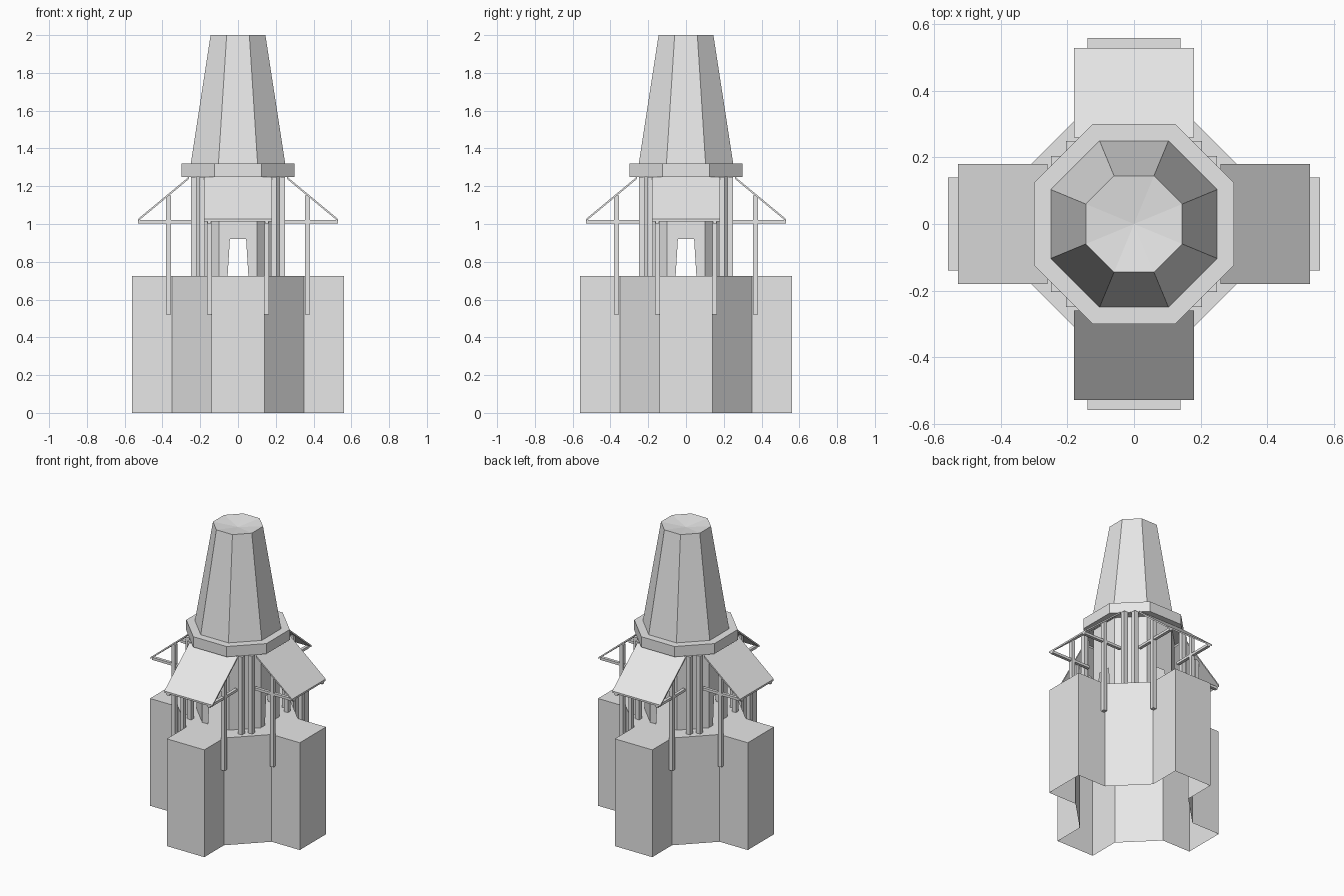
import bpy, bmesh, math
from mathutils import Vector, Matrix

cube = bpy.data.objects.get("Cube")
if cube:
    bpy.data.objects.remove(cube, do_unlink=True)

# Single stone colour
stone = bpy.data.materials.new("pale_grey_stone")
stone.use_nodes = True
stone.diffuse_color = (0.8, 0.8, 0.8, 1)
stone.node_tree.nodes["Principled BSDF"].inputs["Base Color"].default_value = (0.8, 0.8, 0.8, 1)


def finish(name, bm, fix_normals=True):
    if fix_normals:
        bmesh.ops.recalc_face_normals(bm, faces=bm.faces)
    mesh = bpy.data.meshes.new(name)
    bm.to_mesh(mesh)
    bm.free()
    mesh.materials.append(stone)
    obj = bpy.data.objects.new(name, mesh)
    bpy.context.collection.objects.link(obj)
    return obj


def turn(k):
    return Matrix.Rotation(k * math.pi / 2, 4, 'Z')


def octagon(apothem):
    radius = apothem / math.cos(math.pi / 8)
    angles = [(k + 0.5) * math.pi / 4 for k in range(8)]
    return [(radius * math.cos(a), radius * math.sin(a)) for a in angles]


def loft(name, low, z0, high, z1, bottom=True, dip=0):
    """Join two outlines with side walls and cap them."""
    bm = bmesh.new()
    a = [bm.verts.new((x, y, z0)) for x, y in low]
    b = [bm.verts.new((x, y, z1)) for x, y in high]
    n = len(a)
    for i in range(n):
        j = (i + 1) % n
        bm.faces.new((a[i], a[j], b[j], b[i]))
    if bottom:
        bm.faces.new(a[::-1])
    if dip:
        centre = bm.verts.new((0, 0, z1 - dip))
        for i in range(n):
            bm.faces.new((b[i], b[(i + 1) % n], centre))
    else:
        bm.faces.new(b)
    return finish(name, bm, False)


def box(name, lo, hi, matrix):
    lo, hi = Vector(lo), Vector(hi)
    bm = bmesh.new()
    bmesh.ops.create_cube(bm, size=1)
    for v in bm.verts:
        v.co = matrix @ ((lo + hi) / 2 + v.co * (hi - lo))
    return finish(name, bm)


# Cross-shaped base, open underneath
BASE_TOP = 0.725
arm = [(0.35, -0.14), (0.56, -0.14), (0.56, 0.14), (0.35, 0.14)]
cross = [(turn(k) @ Vector((x, y, 0))).xy for k in range(4) for x, y in arm]
loft("base", cross, 0, cross, BASE_TOP, bottom=False)

# Hollow octagonal lantern room with four tapered doorways
bm = bmesh.new()
apothem, top = 0.24, 1.25
c = apothem * math.tan(math.pi / 8)
doorway = [(-c, BASE_TOP), (-0.055, BASE_TOP), (-0.043, 0.92), (0.043, 0.92),
           (0.055, BASE_TOP), (c, BASE_TOP), (c, top), (-c, top)]
plain = [(-c, BASE_TOP), (c, BASE_TOP), (c, top), (-c, top)]
for k in range(8):
    rot = Matrix.Rotation(k * math.pi / 4, 4, 'Z')
    profile = plain if k % 2 else doorway
    bm.faces.new([bm.verts.new(rot @ Vector((apothem, y, z))) for y, z in profile])
bmesh.ops.remove_doubles(bm, verts=bm.verts, dist=0.0001)
finish("tower_wall", bm, False)

# Ledge and tapering spire with a shallow dished top
loft("ledge", octagon(0.30), 1.25, octagon(0.30), 1.32)
loft("spire", octagon(0.25), 1.32, octagon(0.145), 2.0, dip=0.02)

# Canopies, struts, posts and columns on each of the four sides
for k, side in enumerate(("left", "back", "right", "front")):
    rot = turn(k)
    bm = bmesh.new()
    slope = [(0.26, 1.25), (0.53, 1.026), (0.53, 1.014), (0.26, 1.238)]
    ends = [[bm.verts.new(rot @ Vector((x, y, z))) for x, z in slope] for y in (-0.18, 0.18)]
    for i in range(4):
        j = (i + 1) % 4
        bm.faces.new((ends[0][i], ends[0][j], ends[1][j], ends[1][i]))
    for end in ends:
        bm.faces.new(end)
    finish(side + "_canopy", bm)

    for s, tag in ((-1, "a"), (1, "b")):
        y = 0.1525 * s
        box(f"{side}_post_{tag}", (0.355, y - 0.0125, 0.52), (0.38, y + 0.0125, 1.15), rot)
        box(f"{side}_strut_{tag}", (0.235, y - 0.01, 1.003), (0.53, y + 0.01, 1.02), rot)
        y = 0.19 * s
        box(f"{side}_column_{tag}", (0.22, y - 0.015, BASE_TOP), (0.25, y + 0.015, 1.25), rot)
